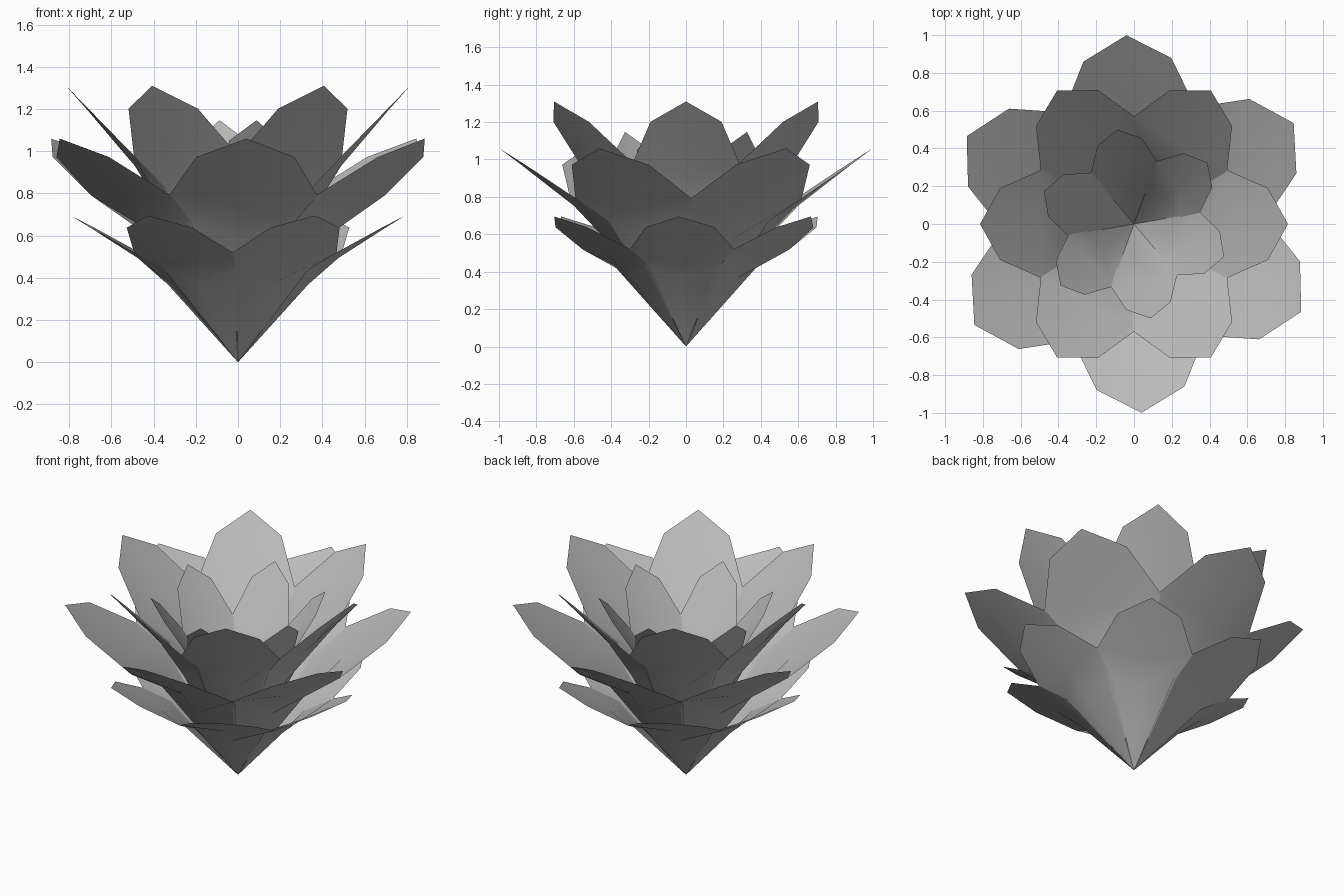
import bpy
import bmesh
import math

cube = bpy.data.objects.get("Cube")
if cube:
    bpy.data.objects.remove(cube, do_unlink=True)

# One flat grey for the whole flower
GREY = (0.5, 0.5, 0.5, 1.0)
mat = bpy.data.materials.new("petal_grey")
mat.use_nodes = True
mat.diffuse_color = GREY
mat.node_tree.nodes["Principled BSDF"].inputs["Base Color"].default_value = GREY

# Unit petal rows from base to tip: reach, half width, centre height, edge height
ROWS = [(0.42, 0.255, 0.53, 0.63),
        (0.60, 0.352, 0.71, 0.745),
        (0.87, 0.233, 0.908, 0.917)]


def add_petal(bm, angle, radius, height):
    """Add one cupped, pointed petal that grows out from the base point."""
    c, s = math.cos(angle), math.sin(angle)

    def vert(u, v, z):
        return bm.verts.new((radius * (u * c - v * s),
                             radius * (u * s + v * c), height * z))

    base, tip = vert(0, 0, 0), vert(1, 0, 1)
    rows = [(vert(u, -w, ze), vert(u, 0, zc), vert(u, w, ze))
            for u, w, zc, ze in ROWS]
    for i in range(2):
        bm.faces.new((base, rows[0][i], rows[0][i + 1]))
        for lower, upper in zip(rows, rows[1:]):
            bm.faces.new((lower[i], upper[i], upper[i + 1], lower[i + 1]))
        bm.faces.new((rows[-1][i], tip, rows[-1][i + 1]))


def add_layer(name, radius, height, turn):
    """Build a ring of six petals as one smooth object."""
    bm = bmesh.new()
    for k in range(6):
        add_petal(bm, math.radians(turn + 60 * k), radius, height)
    for face in bm.faces:
        face.smooth = True
    mesh = bpy.data.meshes.new(name)
    bm.to_mesh(mesh)
    bm.free()
    mesh.materials.append(mat)
    obj = bpy.data.objects.new(name, mesh)
    bpy.context.collection.objects.link(obj)


# Four nested rings, each steeper than the one below
add_layer("bottom_petals", 0.793, 0.695, -2.6)
add_layer("middle_petals", 1.0, 1.06, 32.3)
add_layer("upper_petals", 0.815, 1.31, 0)
add_layer("inner_petals", 0.507, 1.147, 40)
